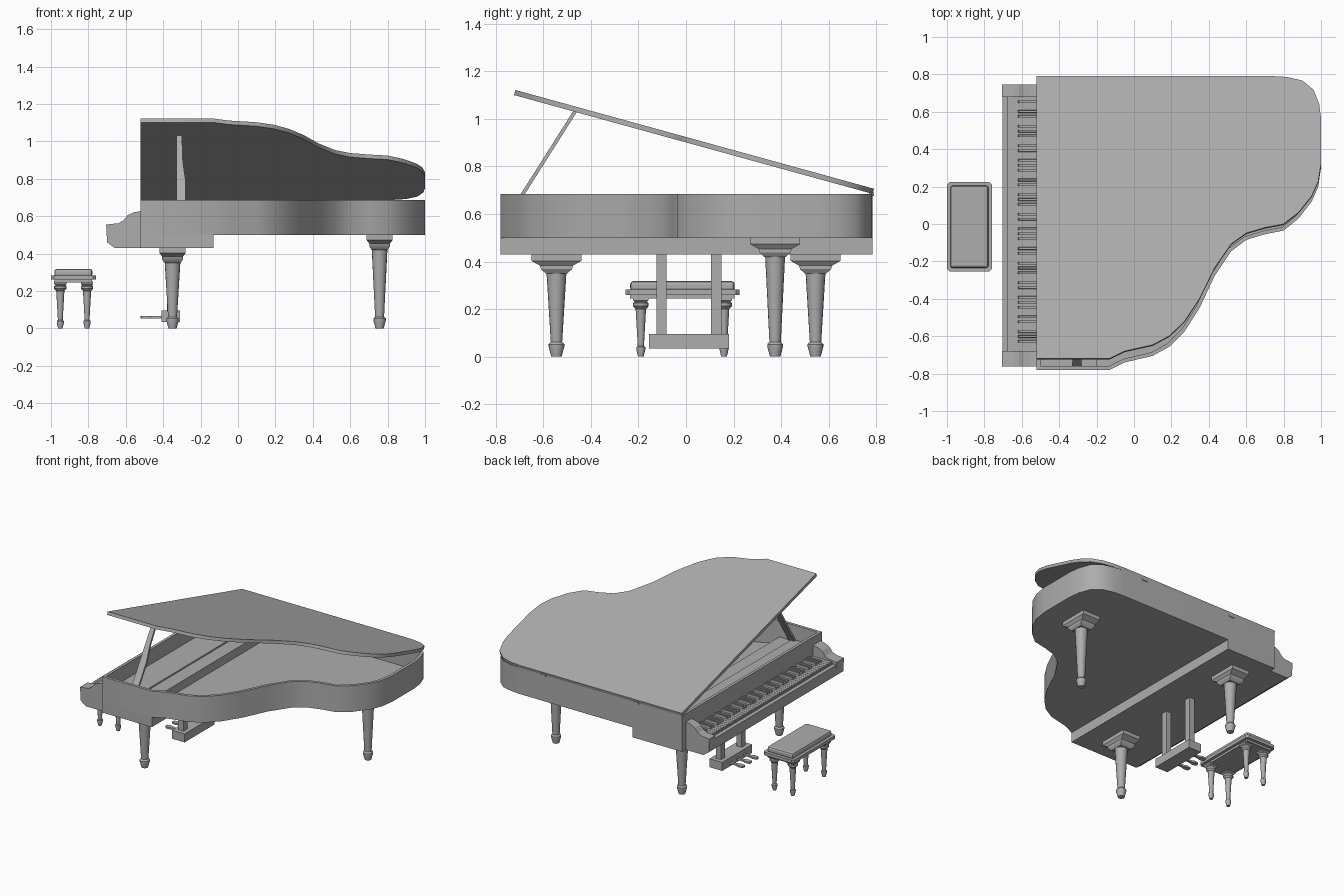
import bpy, bmesh, math
from mathutils import Matrix, Vector

cube = bpy.data.objects.get("Cube")
if cube:
    bpy.data.objects.remove(cube, do_unlink=True)

grey = bpy.data.materials.new("plain grey")
grey.use_nodes = True
grey.diffuse_color = (0.42, 0.42, 0.42, 1)
grey.node_tree.nodes["Principled BSDF"].inputs["Base Color"].default_value = (0.42, 0.42, 0.42, 1)


def finish(name, bm, smooth=False):
    bmesh.ops.recalc_face_normals(bm, faces=bm.faces)
    mesh = bpy.data.meshes.new(name)
    bm.to_mesh(mesh)
    bm.free()
    mesh.materials.append(grey)
    ob = bpy.data.objects.new(name, mesh)
    bpy.context.collection.objects.link(ob)
    if smooth:
        bpy.ops.object.select_all(action="DESELECT")
        ob.select_set(True)
        bpy.context.view_layer.objects.active = ob
        bpy.ops.object.shade_smooth_by_angle(angle=math.radians(32))
    return ob


def loft(name, rings, smooth=False, bm=None):
    """Skin a list of equal-length point rings and cap both ends."""
    bm = bm or bmesh.new()
    loops = [[bm.verts.new(p) for p in ring] for ring in rings]
    for a, b in zip(loops, loops[1:]):
        for i in range(len(a)):
            j = (i + 1) % len(a)
            bm.faces.new((a[i], a[j], b[j], b[i]))
    bm.faces.new(loops[0][::-1])
    bm.faces.new(loops[-1])
    return finish(name, bm, smooth) if name else bm


def prism(name, pts, depth, matrix=Matrix(), smooth=False):
    return loft(name, [[matrix @ Vector((x, y, z)) for x, y in pts] for z in (0, depth)], smooth)


def rect(x0, x1, y0, y1, z):
    return [(x0, y0, z), (x1, y0, z), (x1, y1, z), (x0, y1, z)]


def box(name, x0, x1, y0, y1, z0, z1, bevel=0):
    ob = loft(name, [rect(x0, x1, y0, y1, z) for z in (z0, z1)])
    if bevel:
        mod = ob.modifiers.new("soft edges", "BEVEL")
        mod.width, mod.segments = bevel, 2
    return ob


def axes(x, y, z, origin):
    m = Matrix((x, y, z)).transposed().to_4x4()
    m.translation = origin
    return m


def inset(pts, d):
    """Offset a counter-clockwise outline inwards."""
    out = []
    for i, p in enumerate(pts):
        a = (Vector(p) - Vector(pts[i - 1])).normalized()
        b = (Vector(pts[(i + 1) % len(pts)]) - Vector(p)).normalized()
        n = Vector((-a.y - b.y, a.x + b.x)).normalized()
        out.append(Vector(p) + n * d / max(0.5, n.dot(Vector((-a.y, a.x)))))
    return out


def turned(bm, x, y, profile, sides=16):
    """Add a round turned shaft given as (radius, height) pairs."""
    loft(None, [[(x + r * math.cos(2 * math.pi * i / sides),
                  y + r * math.sin(2 * math.pi * i / sides), z) for i in range(sides)]
                for r, z in profile], bm=bm)


# Case: curved outline shared by the rim and the lid
outline = [(-.52, -.78), (-.13, -.78), (-.05, -.74), (.1, -.705), (.19, -.655), (.27, -.575),
           (.35, -.45), (.43, -.28), (.52, -.145), (.6, -.085), (.7, -.055), (.8, -.035),
           (.88, .03), (.95, .12), (.985, .2), (1, .3), (1, .55), (.99, .63), (.96, .71),
           (.9, .76), (.82, .78), (.74, .785), (-.52, .785)]
inner = inset(outline, .02)
loft("case", [[(x, y, z) for x, y in pts] for pts, z in
              ((outline, .5), (outline, .685), (inner, .685), (inner, .51))], True)

# Lid hinged along the straight side
hinge = Matrix.Translation((0, .785, .685)) @ Matrix.Rotation(math.radians(-15.4), 4, "X")
prism("lid", [(x, y - .785) for x, y in outline], .022, hinge, True)
for x in (-.16, .57):
    box("lid_hinge", x - .02, x + .02, .77, .79, .675, .69)

# Lid prop, wider towards its foot
lean = Vector((0, .535, .845)).normalized()
prism("lid_prop", [(-.33, 0), (-.28, 0), (-.28, .25), (-.295, .37), (-.3, .545), (-.33, .545)],
      .015, axes((1, 0, 0), lean, Vector((1, 0, 0)).cross(lean), (0, -.75, .57)))

# Inside plates and lower block
box("tuning_plate", -.5, -.3, -.76, .765, .505, .58)
box("tuning_plate_step", -.3, -.2, -.76, .765, .505, .57)
box("lower_block", -.52, -.13, -.78, .785, .43, .5)

# Keyboard arms and keybed, drawn in side profile
arm = [(-.52, .43), (-.66, .43), (-.7, .46), (-.705, .555), (-.64, .562), (-.615, .575),
       (-.59, .605), (-.56, .62), (-.52, .627)]
bed = [(-.52, .43), (-.66, .43), (-.7, .46), (-.703, .535), (-.675, .535), (-.675, .545), (-.52, .545)]
for name, pts, y, width in (("left_arm", arm, .745, .065), ("right_arm", arm, -.68, .083),
                            ("keybed", bed, .68, 1.36)):
    prism(name, pts, width, axes((1, 0, 0), (0, 0, 1), (0, -1, 0), (0, y, 0)))

# Keys
pitch = 1.36 / 52
bm = bmesh.new()
for i in range(52):
    y = .68 - pitch * (i + 1)
    loft(None, [rect(-.67, -.521, y + .001, y + pitch - .001, z) for z in (.54, .551)], bm=bm)
finish("natural_keys", bm)
bm = bmesh.new()
for i in range(51):
    if i % 7 not in (1, 4):
        y = .68 - pitch * (i + 1)
        loft(None, [rect(-.62, -.521, y - .007, y + .007, .55),
                    rect(-.615, -.521, y - .006, y + .006, .567)], bm=bm)
finish("raised_keys", bm)

# Piano legs: stepped rectangular cap on a turned shaft
for name, x, y, top in (("front_leg_right", -.35, -.545, .43), ("front_leg_left", -.35, .545, .43),
                        ("tail_leg", .757, .375, .5)):
    steps = [(.07, .105, 0), (.07, .105, .027), (.055, .07, .047), (.055, .065, .062), (.043, .046, .08)]
    bm = loft(None, [rect(x - a, x + a, y - b, y + b, top - d) for a, b, d in steps])
    turned(bm, x, y, [(.042, top - .075), (.024, .062), (.033, .052), (.033, .042), (.022, 0)])
    finish(name, bm, True)

# Pedal lyre
box("pedal_box", -.41, -.31, -.155, .18, .035, .095)
for y in (-.103, .128):
    box("pedal_post", -.38, -.34, y - .022, y + .022, .09, .435)
for y in (-.065, .0125, .09):
    prism("pedal", [(-.4, y - .009), (-.4, y + .009), (-.46, y + .009), (-.485, y + .018),
                    (-.515, y + .014), (-.52, y), (-.515, y - .014), (-.485, y - .018),
                    (-.46, y - .009)], .012, Matrix.Translation((0, 0, .054)))

# Bench
seat = [(-.985, -.255), (-.775, -.255), (-.76, -.24), (-.76, .21), (-.775, .225),
        (-.985, .225), (-1, .21), (-1, -.24)]
prism("bench_frame", seat, .022, Matrix.Translation((0, 0, .26)))
box("bench_apron", -.98, -.78, -.235, .205, .245, .262)
box("bench_cushion", -.982, -.778, -.235, .205, .275, .318, .014)
for x in (-.95, -.807):
    for y in (-.19, .16):
        bm = loft(None, [rect(x - r, x + r, y - r, y + r, z) for r, z in ((.033, .25), (.033, .237), (.024, .228))])
        turned(bm, x, y, [(.024, .232), (.033, .225), (.033, .212), (.022, .2), (.021, .185),
                          (.013, .045), (.019, .04), (.019, .03), (.012, 0)], 12)
        finish("bench_leg", bm, True)
